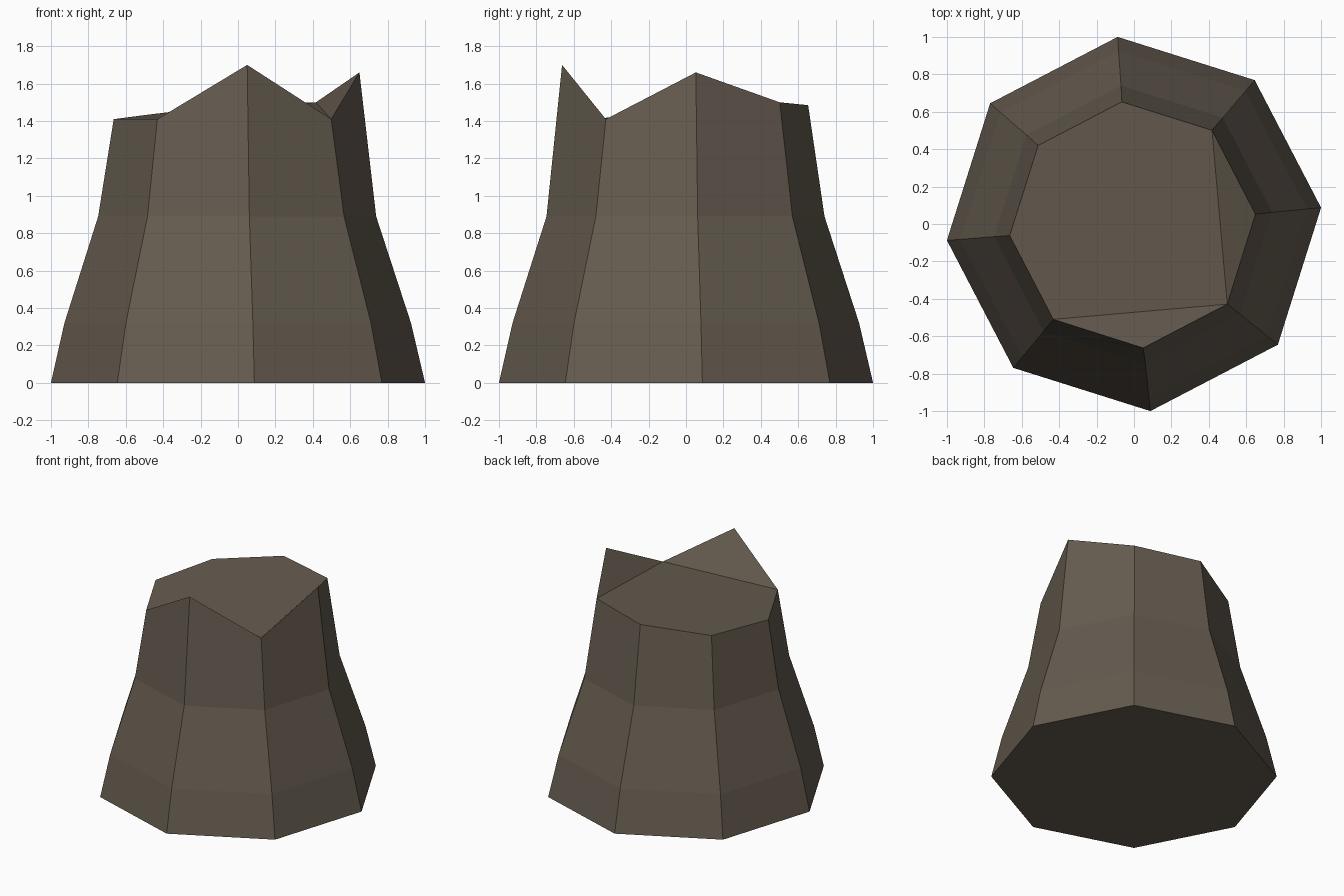
import bpy, bmesh, math

if "Cube" in bpy.data.objects:
    bpy.data.objects.remove(bpy.data.objects["Cube"])

# one flat brown for the whole stump
wood = bpy.data.materials.new("weathered brown wood")
wood.diffuse_color = (0.13, 0.105, 0.078, 1)
wood.use_nodes = True
wood.node_tree.nodes["Principled BSDF"].inputs["Base Color"].default_value = wood.diffuse_color

SIDES = 8
# flared trunk profile: (radius, height)
PROFILE = [(1.004, 0.0), (0.93, 0.32), (0.746, 0.89)]
TOP_RADIUS = 0.66
# jagged broken rim, starting at the right side and going anticlockwise
RIM = [1.66, 1.50, 1.485, 1.43, 1.41, 1.41, 1.70, 1.41]


def ring(bm, radius, heights):
    verts = []
    for i, z in enumerate(heights):
        a = math.radians(5 + 360 / SIDES * i)
        # the trunk leans very slightly left as it rises
        verts.append(bm.verts.new((radius * math.cos(a) - 0.005 * z,
                                   radius * math.sin(a) - 0.003 * z, z)))
    return verts


bm = bmesh.new()
rings = [ring(bm, r, [z] * SIDES) for r, z in PROFILE]
rings.append(ring(bm, TOP_RADIUS, RIM))

# trunk sides
for low, high in zip(rings, rings[1:]):
    for i in range(SIDES):
        j = (i + 1) % SIDES
        bm.faces.new((low[i], low[j], high[j], high[i]))

# base and broken top: two raised splinters around a nearly flat cut
bm.faces.new(rings[0][::-1])
t = rings[-1]
bm.faces.new((t[7], t[0], t[1]))
bm.faces.new((t[5], t[6], t[7]))
bm.faces.new((t[7], t[1], t[2], t[3], t[4], t[5]))
bmesh.ops.recalc_face_normals(bm, faces=bm.faces)

mesh = bpy.data.meshes.new("tree_stump")
bm.to_mesh(mesh)
bm.free()
mesh.materials.append(wood)
stump = bpy.data.objects.new("tree_stump", mesh)
bpy.context.collection.objects.link(stump)
